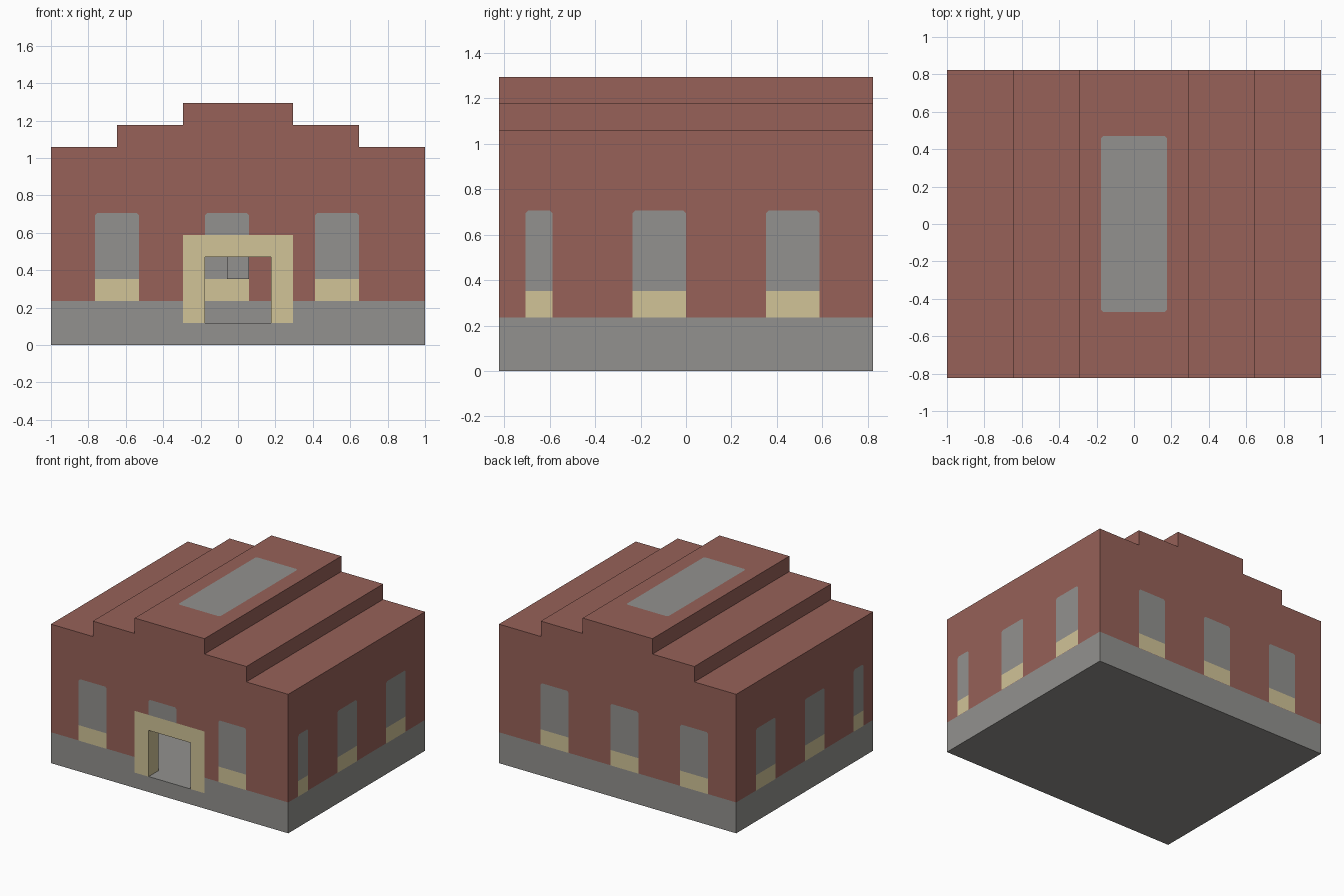
import bpy, bmesh

cube = bpy.data.objects.get("Cube")
if cube:
    bpy.data.objects.remove(cube)

U = 1 / 17          # building module
LIFT = 0.002        # how far painted plates sit off the wall


def material(name, rgb):
    m = bpy.data.materials.new(name)
    m.use_nodes = True
    m.diffuse_color = (*rgb, 1)
    m.node_tree.nodes["Principled BSDF"].inputs["Base Color"].default_value = (*rgb, 1)
    return m


BRICK = material("red_brick", (0.308, 0.120, 0.098))
STONE = material("grey_stone", (0.288, 0.284, 0.272))
SAND = material("pale_sandstone", (0.635, 0.548, 0.310))


def make_object(name, bm, *mats):
    me = bpy.data.meshes.new(name)
    bm.to_mesh(me)
    bm.free()
    for m in mats:
        me.materials.append(m)
    ob = bpy.data.objects.new(name, me)
    bpy.context.collection.objects.link(ob)
    return ob


def prism(name, profile, y0, y1, *mats):
    """Extrude an x-z profile (in modules) from y0 to y1."""
    bm = bmesh.new()
    face = bm.faces.new([bm.verts.new((x * U, y0 * U, z * U)) for x, z in profile])
    ext = bmesh.ops.extrude_face_region(bm, geom=[face])
    moved = [v for v in ext["geom"] if isinstance(v, bmesh.types.BMVert)]
    bmesh.ops.translate(bm, verts=moved, vec=(0, (y1 - y0) * U, 0))
    bmesh.ops.recalc_face_normals(bm, faces=bm.faces)
    return make_object(name, bm, *mats)


def rect(u0, u1, v0, v1):
    return [(u0, v0), (u1, v0), (u1, v1), (u0, v1)]


def clipped(u0, u1, v0, v1, c=0.2, bottom=False):
    """Rectangle with clipped upper (and optionally lower) corners."""
    low = [(u0, v0 + c), (u0 + c, v0), (u1 - c, v0), (u1, v0 + c)] if bottom else [(u0, v0), (u1, v0)]
    return low + [(u1, v1 - c), (u1 - c, v1), (u0 + c, v1), (u0, v1 - c)]


def plate(name, outline, axis, level, facing, mat):
    """Flat painted shape on the plane axis = level, facing along +/- axis."""
    bm = bmesh.new()
    verts = []
    for u, v in outline:
        p = [u * U, v * U]
        p.insert(axis, level * U + facing * LIFT)
        verts.append(bm.verts.new(p))
    face = bm.faces.new(verts)
    face.normal_update()
    if face.normal[axis] * facing < 0:
        face.normal_flip()
    make_object(name, bm, mat)


def stepped(steps, bottom):
    """Mirrored stepped gable from (half width, top) pairs, outermost first."""
    half = [(steps[0][0], bottom)]
    for i, (w, top) in enumerate(steps):
        half.append((w, top))
        if i + 1 < len(steps):
            half.append((steps[i + 1][0], top))
    return half + [(-x, z) for x, z in reversed(half)]


# Hollow building shell with a doorway
shell = prism("building_shell", stepped([(17, 18), (11, 20), (5, 22)], 0), -14, 14)
room = prism("room_cutter", stepped([(15, 16), (9, 18), (3, 20)], 2), -12, 12)
door = prism("door_cutter", rect(-3, 3, 2, 8), -15, -11)
bpy.context.view_layer.objects.active = shell
for cutter in (room, door):
    cutter.hide_render = True
    mod = shell.modifiers.new("cut", 'BOOLEAN')
    mod.operation = 'DIFFERENCE'
    mod.solver = 'EXACT'
    mod.object = cutter
    bpy.ops.object.modifier_apply(modifier=mod.name)
    bpy.data.objects.remove(cutter)

# Stone base course below, brick above, sandstone door jambs
shell.data.materials.clear()
for m in (BRICK, STONE, SAND):
    shell.data.materials.append(m)
bm = bmesh.new()
bm.from_mesh(shell.data)
bmesh.ops.bisect_plane(bm, geom=bm.verts[:] + bm.edges[:] + bm.faces[:],
                       plane_co=(0, 0, 4 * U), plane_no=(0, 0, 1))
for f in bm.faces:
    c = f.calc_center_bounds() / U
    jamb = abs(c.x) < 3.1 and -13.9 < c.y < -12.1 and 2.1 < c.z < 8.1
    f.material_index = 2 if jamb else (1 if c.z < 4 else 0)
bm.to_mesh(shell.data)
bm.free()


def window(name, a, b, axis, level, facing):
    plate(name + "_glass", clipped(a, b, 6, 12), axis, level, facing, STONE)
    plate(name + "_sill", rect(a, b, 4, 6), axis, level, facing, SAND)


# Front windows; the middle one only shows above the door surround
for hand, a in (("right", -13), ("left", 7)):
    window(f"front_{hand}_window", a, a + 4, 1, -14, -1)
plate("front_middle_window_glass", clipped(-3, 1, 10, 12), 1, -14, -1, STONE)

# Back windows, painted on the outer and inner side of the wall
for i, a in enumerate((-13, -3, 7)):
    window(f"back_window_{i}", a, a + 4, 1, 14, 1)
    window(f"back_inner_window_{i}", a, a + 4, 1, 12, -1)

# Side windows, likewise on both sides of the walls
for side, hand in ((-1, "right"), (1, "left")):
    for i, (a, b) in enumerate([(-12, -10), (-4, 0), (6, 10)]):
        window(f"{hand}_window_{i}", a, b, 0, side * 17, side)
        window(f"{hand}_inner_window_{i}", a, b, 0, side * 15, -side)

# Door surround
plate("door_surround", [(-5, 2), (-5, 10), (5, 10), (5, 2), (3, 2), (3, 8), (-3, 8), (-3, 2)],
      1, -14, -1, SAND)

# Skylight on the top roof step
plate("skylight", clipped(-3, 3, -8, 8, bottom=True), 2, 22, 1, STONE)

# Block hanging from the ceiling inside
prism("hanging_lamp", rect(-1, 1, 6, 20), -1, 1, STONE)
